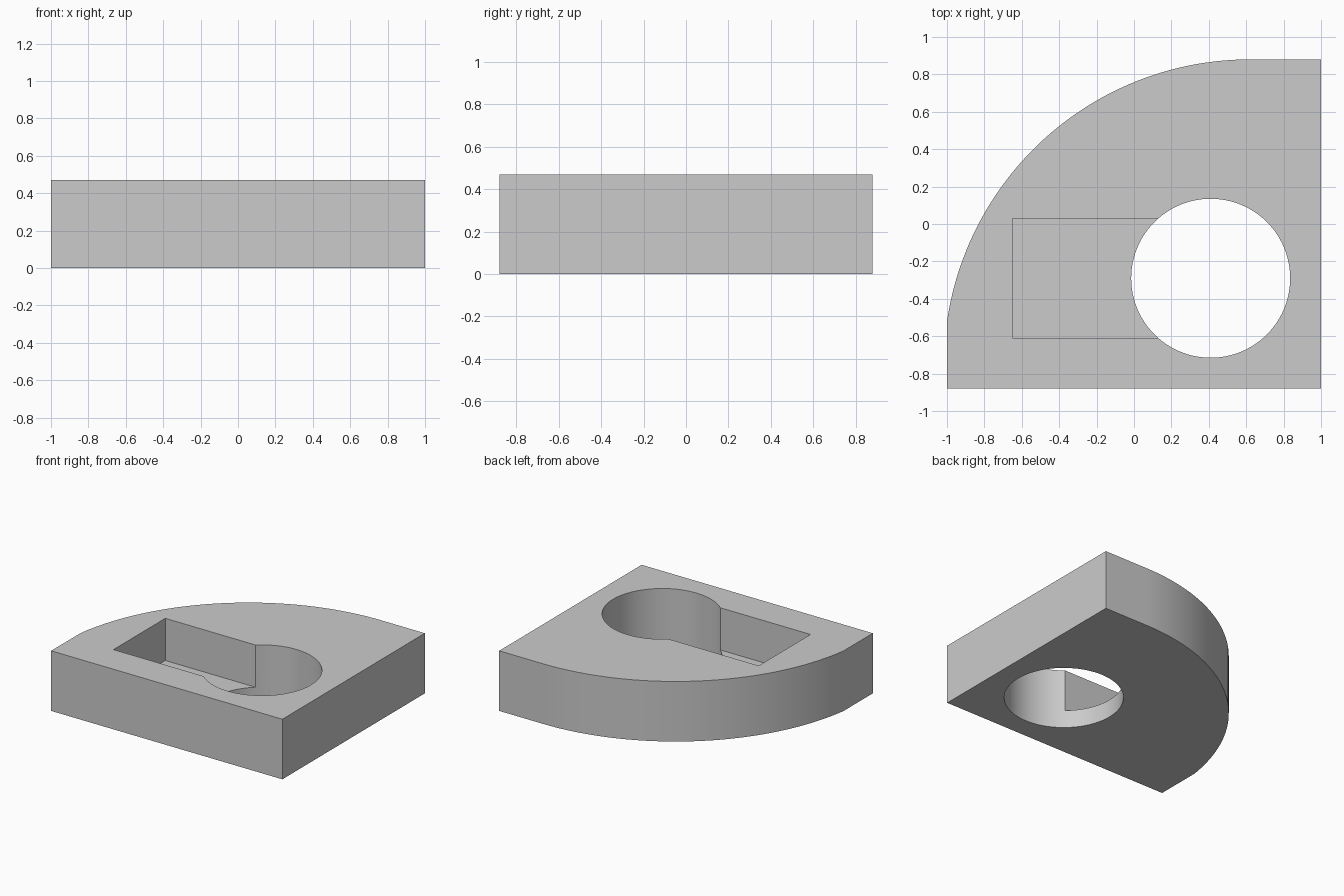
import bpy, bmesh
from math import atan2, cos, sin, pi

if "Cube" in bpy.data.objects:
    bpy.data.objects.remove(bpy.data.objects["Cube"])

HEIGHT, SLOT_FLOOR = 0.47, 0.14

grey = bpy.data.materials.new("plain_grey")
grey.use_nodes = True
grey.diffuse_color = (0.6, 0.6, 0.6, 1)
grey.node_tree.nodes["Principled BSDF"].inputs["Base Color"].default_value = grey.diffuse_color


def arc(cx, cy, r, start, end, steps):
    """Points along an arc, both ends included."""
    angles = [start + (end - start) * i / steps for i in range(steps + 1)]
    return [(cx + r * cos(a), cy + r * sin(a)) for a in angles]


def prism(name, outline, bottom, top):
    """Extrude a counter-clockwise outline between two heights."""
    bm = bmesh.new()
    face = bm.faces.new([bm.verts.new((x, y, bottom)) for x, y in outline])
    raised = bmesh.ops.extrude_face_region(bm, geom=[face], use_keep_orig=True)
    verts = [v for v in raised["geom"] if isinstance(v, bmesh.types.BMVert)]
    bmesh.ops.translate(bm, verts=verts, vec=(0, 0, top - bottom))
    bmesh.ops.recalc_face_normals(bm, faces=bm.faces)
    mesh = bpy.data.meshes.new(name)
    bm.to_mesh(mesh)
    bm.free()
    mesh.materials.append(grey)
    obj = bpy.data.objects.new(name, mesh)
    bpy.context.collection.objects.link(obj)
    return obj


# Block: square corner at the front and left, large rounded corner opposite
cx, cy, r = 0.62, -0.757, 1.637
curve = arc(cx, cy, r, pi / 2, atan2(-0.52 - cy, -1 - cx) % (2 * pi), 64)
block = prism("block", [(-1, -0.88), (1, -0.88), (1, 0.88)] + curve, 0, HEIGHT)

# Cutters: round through hole, and a blind slot that runs into it
hole = prism("hole_cutter", arc(0.41, -0.29, 0.425, 0, 2 * pi, 96)[:-1], -0.1, HEIGHT + 0.1)
slot = prism("slot_cutter", [(-0.65, -0.61), (0.41, -0.61), (0.41, 0.03), (-0.65, 0.03)],
             SLOT_FLOOR, HEIGHT + 0.1)

bpy.ops.object.select_all(action='DESELECT')
bpy.context.view_layer.objects.active = block
block.select_set(True)
for cutter in (hole, slot):
    cutter.hide_render = True
    cut = block.modifiers.new(cutter.name, 'BOOLEAN')
    cut.operation, cut.solver, cut.object = 'DIFFERENCE', 'EXACT', cutter
    bpy.ops.object.modifier_apply(modifier=cut.name)
    bpy.data.objects.remove(cutter)

# Smooth curved walls, sharp rims
bpy.ops.object.shade_smooth_by_angle(angle=pi / 6)
